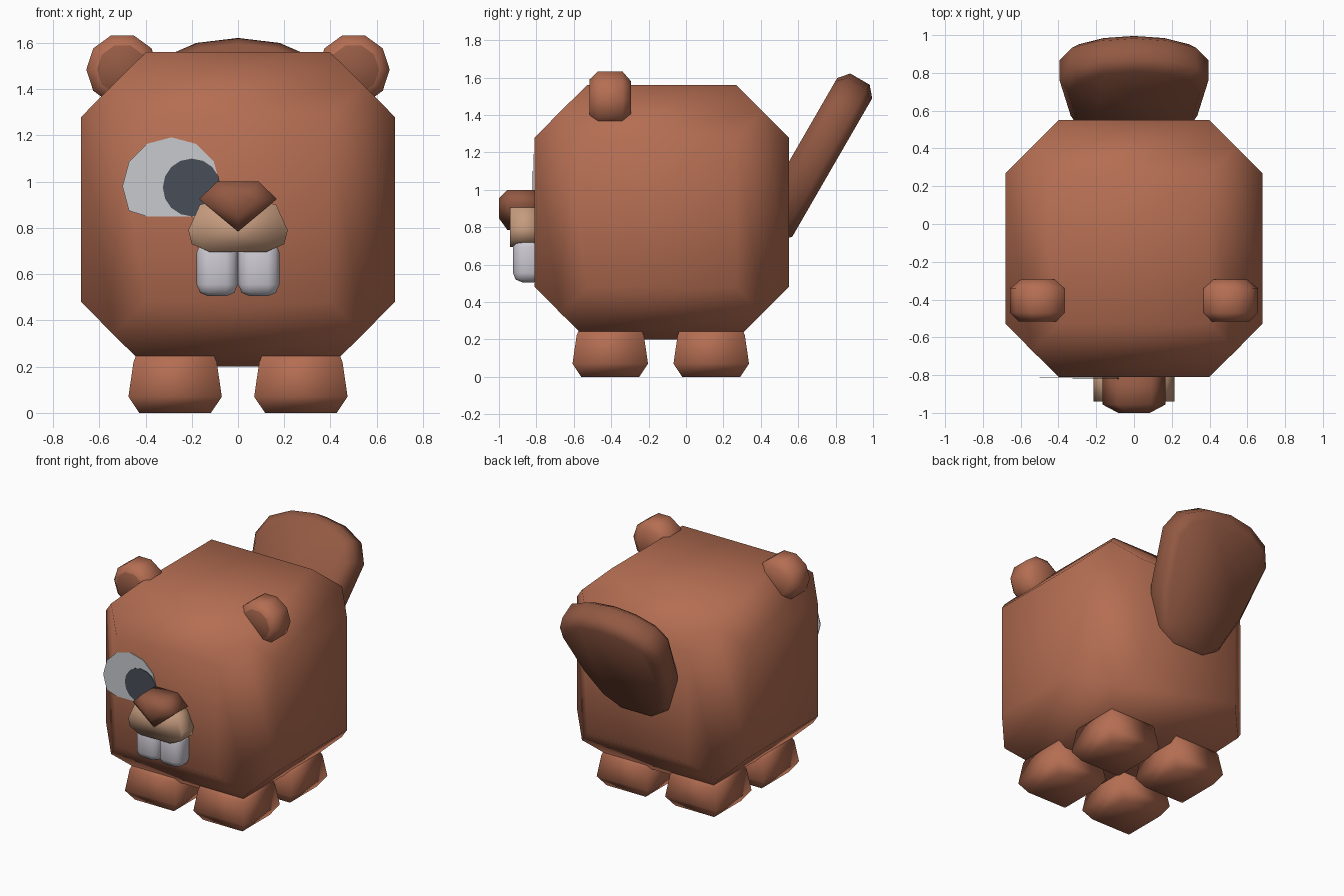
import bpy, bmesh, math
from mathutils import Vector

cube = bpy.data.objects.get("Cube")
if cube:
    bpy.data.objects.remove(cube, do_unlink=True)


def material(name, rgb):
    m = bpy.data.materials.new(name)
    m.use_nodes = True
    m.diffuse_color = (*rgb, 1)
    bsdf = next(n for n in m.node_tree.nodes if n.type == 'BSDF_PRINCIPLED')
    bsdf.inputs["Base Color"].default_value = (*rgb, 1)
    return m


fur = material("fur brown", (0.46, 0.155, 0.085))
dark = material("dark brown", (0.29, 0.1, 0.056))
tan = material("muzzle tan", (0.56, 0.33, 0.21))
white = material("eye white", (0.57, 0.59, 0.62))
ivory = material("tooth white", (0.6, 0.58, 0.64))
black = material("pupil slate", (0.065, 0.075, 0.095))


def finish(name, bm, mats, smooth=True):
    bmesh.ops.recalc_face_normals(bm, faces=bm.faces[:])
    mesh = bpy.data.meshes.new(name)
    bm.to_mesh(mesh)
    bm.free()
    for m in mats:
        mesh.materials.append(m)
    for p in mesh.polygons:
        p.use_smooth = smooth
    obj = bpy.data.objects.new(name, mesh)
    bpy.context.collection.objects.link(obj)
    return obj


def loft(name, rings, mats, smooth=True, first_cap=0):
    """Skin a stack of equal-length rings and cap both ends."""
    bm = bmesh.new()
    loops = [[bm.verts.new(p) for p in r] for r in rings]
    n = len(loops[0])
    for a, b in zip(loops, loops[1:]):
        for i in range(n):
            j = (i + 1) % n
            bm.faces.new((a[i], a[j], b[j], b[i]))
    bm.faces.new(loops[0]).material_index = first_cap
    bm.faces.new(loops[-1])
    return finish(name, bm, mats, smooth)


def circle(n, r):
    return [(r * math.cos(math.tau * i / n), r * math.sin(math.tau * i / n)) for i in range(n)]


def facing(outline, cx, cz, y, s=1):
    """Outline in the xz plane, scaled about its centre."""
    return [Vector((cx + s * x, y, cz + s * z)) for x, z in outline]


def mirrored(half):
    return half + [(-x, z) for x, z in reversed(half) if x]


# Body: a cube with a raised, narrower panel on each side
bm = bmesh.new()
bmesh.ops.create_cube(bm, size=1.08)
panels = bm.faces[:]
bmesh.ops.inset_individual(bm, faces=panels, thickness=0.2)
for f in panels:
    push = f.normal.copy() * 0.14
    for v in f.verts:
        v.co += push
bmesh.ops.translate(bm, verts=bm.verts[:], vec=(0, -0.13, 0.88))
finish("body", bm, [fur])

# Feet
for end, fy in (("front", -0.405), ("back", 0.135)):
    for side, sx in (("left", 1), ("right", -1)):
        rings = []
        for z, h in ((0, 0.155), (0.07, 0.202), (0.22, 0.18), (0.27, 0.16)):
            rings.append([Vector((sx * 0.272 + a * h, fy + b * h, z))
                          for a, b in ((-1, -1), (1, -1), (1, 1), (-1, 1))])
        loft(f"{end}_{side}_foot", rings, [fur])

# Ears with a dark inner disc
for side, sx in (("left", 1), ("right", -1)):
    rings = [facing(circle(10, r), sx * 0.5, 1.485, y)
             for y, r in ((-0.516, 0.11), (-0.47, 0.156), (-0.34, 0.156), (-0.294, 0.1))]
    loft(f"{side}_ear", rings, [fur, dark], first_cap=1)

# Tail: a tilted paddle, narrow at the root
along = Vector((0, 0.5, 0.866))
across = Vector((0, 0.866, -0.5))
root = Vector((0, 0.675, 1.15))
paddle = mirrored([(0, 0.51), (0.18, 0.485), (0.33, 0.41), (0.395, 0.28),
                   (0.335, -0.1), (0.25, -0.34), (0.13, -0.45)])
rings = []
for t, s in ((-0.108, 0.89), (-0.06, 1), (0.06, 1), (0.108, 0.89)):
    rings.append([root + Vector((x * s, 0, 0)) + along * (v * s) + across * t for x, v in paddle])
loft("tail", rings, [dark])

# Muzzle
muzzle = mirrored([(0.1, 0.1), (0.165, 0.08), (0.215, -0.03), (0.2, -0.09), (0.12, -0.125)])
loft("muzzle", [facing(muzzle, 0, 0.82, y) for y in (-0.94, -0.78)], [tan])

# Nose
nose = mirrored([(0.09, 0.09), (0.168, 0.015), (0, -0.125)])
loft("nose", [facing(nose, 0, 0.91, y, s)
              for y, s in ((-1.0, 0.5), (-0.955, 1), (-0.78, 1))], [dark])

# Teeth
for side, sx in (("left", 1), ("right", -1)):
    bm = bmesh.new()
    bmesh.ops.create_cube(bm, size=1)
    bmesh.ops.scale(bm, verts=bm.verts[:], vec=(0.178, 0.16, 0.24))
    bmesh.ops.bevel(bm, geom=bm.edges[:], offset=0.05, segments=2, profile=0.5, affect='EDGES')
    bmesh.ops.translate(bm, verts=bm.verts[:], vec=(sx * 0.09, -0.845, 0.625))
    finish(f"{side}_tooth", bm, [ivory])


# Single eye: thin discs, cut level along the lower lid
def lid_disc(name, n, r, cx, cz, y, mat):
    outline = [(x, max(z, 0.85 - cz)) for x, z in circle(n, r)]
    loft(name, [facing(outline, cx, cz, y), facing(outline, cx, cz, y + 0.004)], [mat], False)


lid_disc("right_eye", 12, 0.212, -0.288, 0.98, -0.816, white)
lid_disc("right_pupil", 16, 0.125, -0.2, 0.975, -0.821, black)
